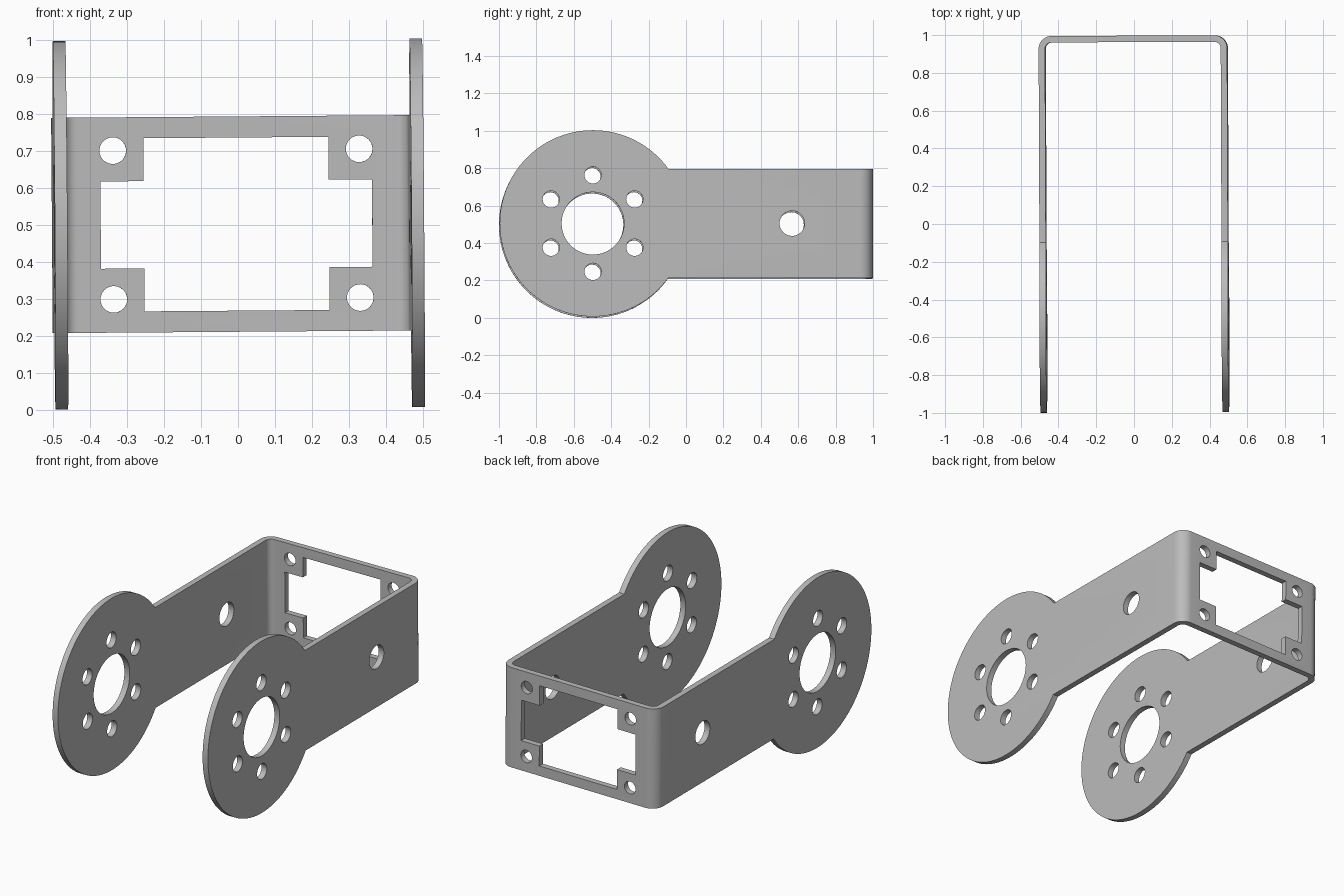
import bpy, bmesh, math
from mathutils import Matrix, Vector

if "Cube" in bpy.data.objects:
    bpy.data.objects.remove(bpy.data.objects["Cube"], do_unlink=True)

HALF_W, THICK, BACK = 0.499, 0.034, 0.997      # half width, sheet thickness, rear face
ARM_H, DISC_R, DISC_Y = 0.291, 0.498, -0.5     # half arm height, disc radius and centre
BEND = 0.068                                   # outer bend radius

# Axis maps: profile (u, v) and depth w to world axes
ALONG_X = lambda u, v, w: Vector((w, u, v))
ALONG_Y = lambda u, v, w: Vector((u, w, v))
ALONG_Z = lambda u, v, w: Vector((u, v, w))


def arc(cu, cv, r, start, end, n):
    angles = [math.radians(start + (end - start) * i / n) for i in range(n + 1)]
    return [(cu + r * math.cos(a), cv + r * math.sin(a)) for a in angles]


def circle(cu, cv, r, n=48):
    return arc(cu, cv, r, 0, 360, n)[:-1]


def prism(bm, profile, axes, w0, w1):
    """Extrude a flat closed profile from w0 to w1."""
    face = bm.faces.new([bm.verts.new(axes(u, v, w0)) for u, v in profile])
    result = bmesh.ops.extrude_face_region(bm, geom=[face])
    moved = [g for g in result["geom"] if isinstance(g, bmesh.types.BMVert)]
    bmesh.ops.translate(bm, verts=moved, vec=axes(0, 0, w1 - w0))


def make_object(name, bm):
    bmesh.ops.recalc_face_normals(bm, faces=bm.faces)
    mesh = bpy.data.meshes.new(name)
    bm.to_mesh(mesh)
    bm.free()
    obj = bpy.data.objects.new(name, mesh)
    bpy.context.collection.objects.link(obj)
    return obj


def boolean(obj, tool, operation):
    mod = obj.modifiers.new(operation.title(), "BOOLEAN")
    mod.operation, mod.object, mod.solver = operation, tool, "EXACT"
    tool.hide_render = True
    bpy.context.view_layer.objects.active = obj
    bpy.ops.object.modifier_apply(modifier=mod.name)
    bpy.data.objects.remove(tool, do_unlink=True)


# Bent sheet: U-shaped strip seen from above
bm = bmesh.new()
cx, cy = HALF_W - BEND, BACK - BEND
outer = [(HALF_W, -1.1)] + arc(cx, cy, BEND, 0, 90, 10)
inner = [(HALF_W - THICK, -1.1)] + arc(cx, cy, BEND - THICK, 0, 90, 10)
outer += [(-x, y) for x, y in reversed(outer)]
inner += [(-x, y) for x, y in reversed(inner)]
prism(bm, outer + inner[::-1], ALONG_Z, -0.6, 0.6)
bracket = make_object("bracket", bm)

# Side outline: round lug running into a straight arm
bm = bmesh.new()
neck = math.degrees(math.asin(ARM_H / DISC_R))
outline = arc(DISC_Y, 0, DISC_R, neck, 360 - neck, 96) + [(1.2, -ARM_H), (1.2, ARM_H)]
prism(bm, outline, ALONG_X, -0.7, 0.7)
boolean(bracket, make_object("side_outline", bm), "INTERSECT")

# Holes through both sides: hub, bolt ring and arm hole
bm = bmesh.new()
prism(bm, circle(DISC_Y, 0, 0.167, 64), ALONG_X, -0.7, 0.7)
for i in range(6):
    a = math.radians(30 + 60 * i)
    hole = circle(DISC_Y + 0.258 * math.cos(a), 0.258 * math.sin(a), 0.045, 32)
    prism(bm, hole, ALONG_X, -0.7, 0.7)
prism(bm, circle(0.565, 0, 0.067), ALONG_X, -0.7, 0.7)

# Rear plate: cross-shaped window and four corner holes
quarter = [(0.367, 0.118), (0.25, 0.118), (0.25, 0.234)]
window = quarter + [(-u, v) for u, v in reversed(quarter)]
window += [(-u, -v) for u, v in window]
prism(bm, window, ALONG_Y, 0.9, 1.1)
for sx in (-1, 1):
    for sz in (-1, 1):
        prism(bm, circle(0.333 * sx, 0.201 * sz, 0.036, 32), ALONG_Y, 0.9, 1.1)
boolean(bracket, make_object("hole_cutters", bm), "DIFFERENCE")

# Slight tilt of the whole part, then lift onto the ground
bracket.data.transform(Matrix.Rotation(0.0042, 4, "Z") @ Matrix.Rotation(-0.0075, 4, "Y"))
lowest = min(v.co.z for v in bracket.data.vertices)
bracket.data.transform(Matrix.Translation((0, 0, -lowest)))

# Grey metal
metal = bpy.data.materials.new("grey_metal")
metal.use_nodes = True
colour = (0.5, 0.5, 0.5, 1)
metal.diffuse_color = colour
metal.node_tree.nodes["Principled BSDF"].inputs["Base Color"].default_value = colour
bracket.data.materials.clear()
bracket.data.materials.append(metal)
for poly in bracket.data.polygons:
    poly.material_index = 0

bpy.ops.object.select_all(action="DESELECT")
bracket.select_set(True)
bpy.context.view_layer.objects.active = bracket
bpy.ops.object.shade_smooth_by_angle(angle=math.radians(30))
